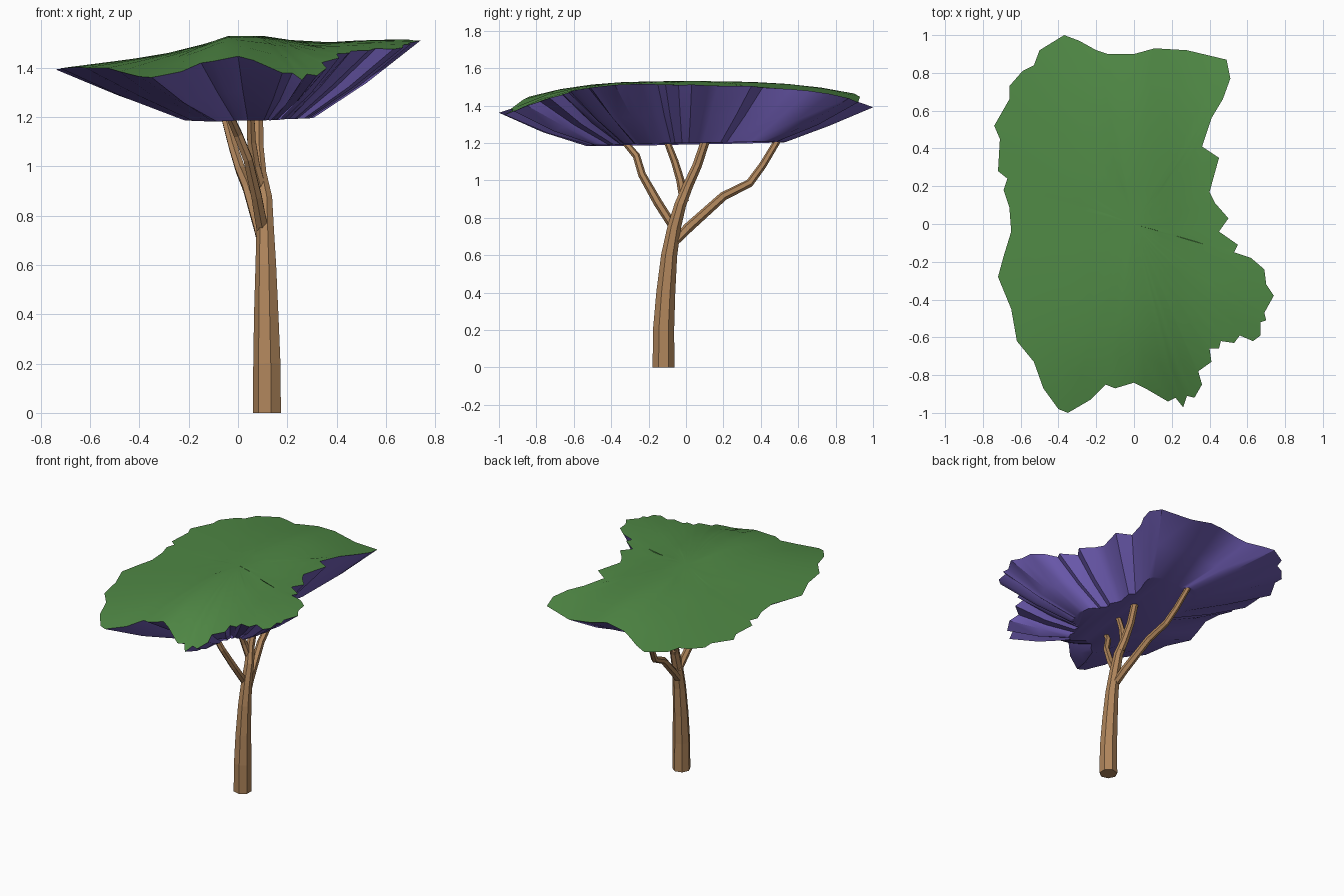
import bpy
import bmesh
import random
from math import cos, sin, tau
from mathutils import Vector

random.seed(4)
default_cube = bpy.data.objects.get("Cube")
if default_cube:
    bpy.data.objects.remove(default_cube, do_unlink=True)


def make_material(name, colour):
    material = bpy.data.materials.new(name)
    material.use_nodes = True
    material.diffuse_color = (*colour, 1)
    shader = material.node_tree.nodes["Principled BSDF"]
    shader.inputs["Base Color"].default_value = (*colour, 1)
    shader.inputs["Roughness"].default_value = 0.9
    return material


bark = make_material("bark brown", (0.43, 0.235, 0.105))
leaf_green = make_material("leaf green", (0.08, 0.25, 0.06))
shade_purple = make_material("underside purple", (0.16, 0.11, 0.46))


def finish(bm, name, materials):
    bmesh.ops.recalc_face_normals(bm, faces=bm.faces)
    mesh = bpy.data.meshes.new(name)
    bm.to_mesh(mesh)
    bm.free()
    for material in materials:
        mesh.materials.append(material)
    obj = bpy.data.objects.new(name, mesh)
    bpy.context.collection.objects.link(obj)
    return obj


def bridge(bm, lower, upper, material_index=0):
    """Join two vertex rings of equal length with quads."""
    count = len(lower)
    for i in range(count):
        j = (i + 1) % count
        face = bm.faces.new((lower[i], lower[j], upper[j], upper[i]))
        face.material_index = material_index


def limb(name, path, sides):
    """Tapered faceted tube through (x, y, z, radius) stations."""
    bm = bmesh.new()
    points = [Vector(station[:3]) for station in path]
    rings = []
    for i, centre in enumerate(points):
        before, after = points[max(i - 1, 0)], points[min(i + 1, len(points) - 1)]
        direction = after - before if i else Vector((0, 0, 1))
        turn = Vector((0, 0, 1)).rotation_difference(direction)
        radius = path[i][3]
        ring = []
        for k in range(sides):
            angle = tau * (k + 0.5) / sides
            ring.append(bm.verts.new(
                centre + turn @ Vector((radius * cos(angle), radius * sin(angle), 0))))
        rings.append(ring)
    for lower, upper in zip(rings, rings[1:]):
        bridge(bm, lower, upper)
    bm.faces.new(rings[0])
    bm.faces.new(rings[-1])
    return finish(bm, name, [bark])


# Trunk, running on into the thickest limb
limb("trunk", [
    (0.12, -0.12, 0, 0.06), (0.12, -0.12, 0.2, 0.058), (0.117, -0.108, 0.4, 0.052),
    (0.115, -0.09, 0.6, 0.044), (0.112, -0.063, 0.75, 0.037), (0.11, -0.03, 0.87, 0.032),
    (0.09, 0.01, 0.97, 0.028), (0.08, 0.06, 1.08, 0.026), (0.08, 0.11, 1.23, 0.024)], 7)

# Side branches
limb("back_branch", [
    (0.11, -0.07, 0.66, 0.03), (0.09, 0.01, 0.745, 0.027), (0.04, 0.2, 0.915, 0.024),
    (0.01, 0.34, 0.985, 0.022), (-0.02, 0.41, 1.08, 0.02), (-0.06, 0.5, 1.23, 0.018)], 6)
limb("front_branch", [
    (0.1, -0.06, 0.74, 0.028), (0.075, -0.15, 0.88, 0.024), (0.04, -0.235, 1.03, 0.021),
    (0.0, -0.265, 1.13, 0.02), (-0.04, -0.34, 1.22, 0.017)], 6)
limb("middle_branch", [
    (0.1, -0.01, 0.89, 0.025), (0.07, -0.03, 1.0, 0.022),
    (0.055, -0.06, 1.1, 0.02), (0.05, -0.11, 1.23, 0.017)], 6)

# Ragged canopy outline seen from above, in hundredths
outline = [
    (-37, 100), (-29, 97), (-20, 92), (-14, 90), (0, 90), (11, 93), (28, 92),
    (49, 87), (51, 77), (47, 66), (41, 56), (36, 41), (45, 35), (40, 17),
    (43, 11), (50, 3), (45, -4), (55, -11), (53, -15), (62, -18), (69, -24),
    (70, -32), (74, -38), (69, -47), (70, -51), (67, -52), (67, -59), (63, -62),
    (56, -59), (53, -63), (46, -62), (45, -66), (40, -66), (41, -73), (34, -78),
    (36, -85), (32, -92), (28, -91), (26, -97), (22, -92), (18, -94), (6, -87),
    (0, -84), (-10, -87), (-15, -85), (-23, -93), (-35, -100), (-40, -98),
    (-48, -87), (-53, -73), (-62, -62), (-65, -45), (-72, -28), (-69, -17),
    (-65, -4), (-66, 9), (-69, 18), (-67, 24), (-72, 28), (-71, 45), (-74, 52),
    (-66, 66), (-66, 73), (-59, 81), (-53, 84), (-50, 92)]
rim_points = [(x / 100, y / 100) for x, y in outline]

# Height of the canopy top across its width
ridge = [(-0.75, 1.395), (-0.4, 1.44), (-0.2, 1.475), (-0.04, 1.53),
         (0.1, 1.53), (0.3, 1.5), (0.5, 1.512), (0.75, 1.52)]


def top_height(x, y):
    for (x0, z0), (x1, z1) in zip(ridge, ridge[1:]):
        if x <= x1:
            height = z0 + (z1 - z0) * (x - x0) / (x1 - x0)
            break
    droop = min(max(0.14 + 0.15 * x, 0.03), 0.17)
    return height - droop * abs(y) ** 3 * (0.65 if y > 0 else 1)


def build_canopy():
    bm = bmesh.new()
    rim = [bm.verts.new((x, y, top_height(x, y))) for x, y in rim_points]

    # Gently ridged green top
    outer = rim
    for scale in (0.8, 0.6, 0.4, 0.2):
        inner = []
        for x, y in rim_points:
            px, py = x * scale, y * scale
            inner.append(bm.verts.new((px, py, top_height(px, py))))
        bridge(bm, outer, inner)
        outer = inner
    centre = bm.verts.new((0, 0, top_height(0, 0)))
    for a, b in zip(outer, outer[1:] + outer[:1]):
        bm.faces.new((a, b, centre))

    # Purple sides sloping in to a flat base
    base, middle = [], []
    for x, y in rim_points:
        bx, by = 0.04 + 0.36 * x, 0.53 * y
        bz = 1.195 + 0.02 * (bx + by)
        base.append(bm.verts.new((bx, by, bz)))
        sag = 0.01 + random.uniform(-0.008, 0.008)
        middle.append(bm.verts.new(
            ((x + bx) / 2, (y + by) / 2, (top_height(x, y) + bz) / 2 - sag)))
    bridge(bm, rim, middle, 1)
    bridge(bm, middle, base, 1)
    bm.faces.new(base).material_index = 1
    return finish(bm, "canopy", [leaf_green, shade_purple])


canopy = build_canopy()
bpy.ops.object.select_all(action="DESELECT")
canopy.select_set(True)
bpy.context.view_layer.objects.active = canopy
bpy.ops.object.shade_smooth_by_angle(angle=0.6)
